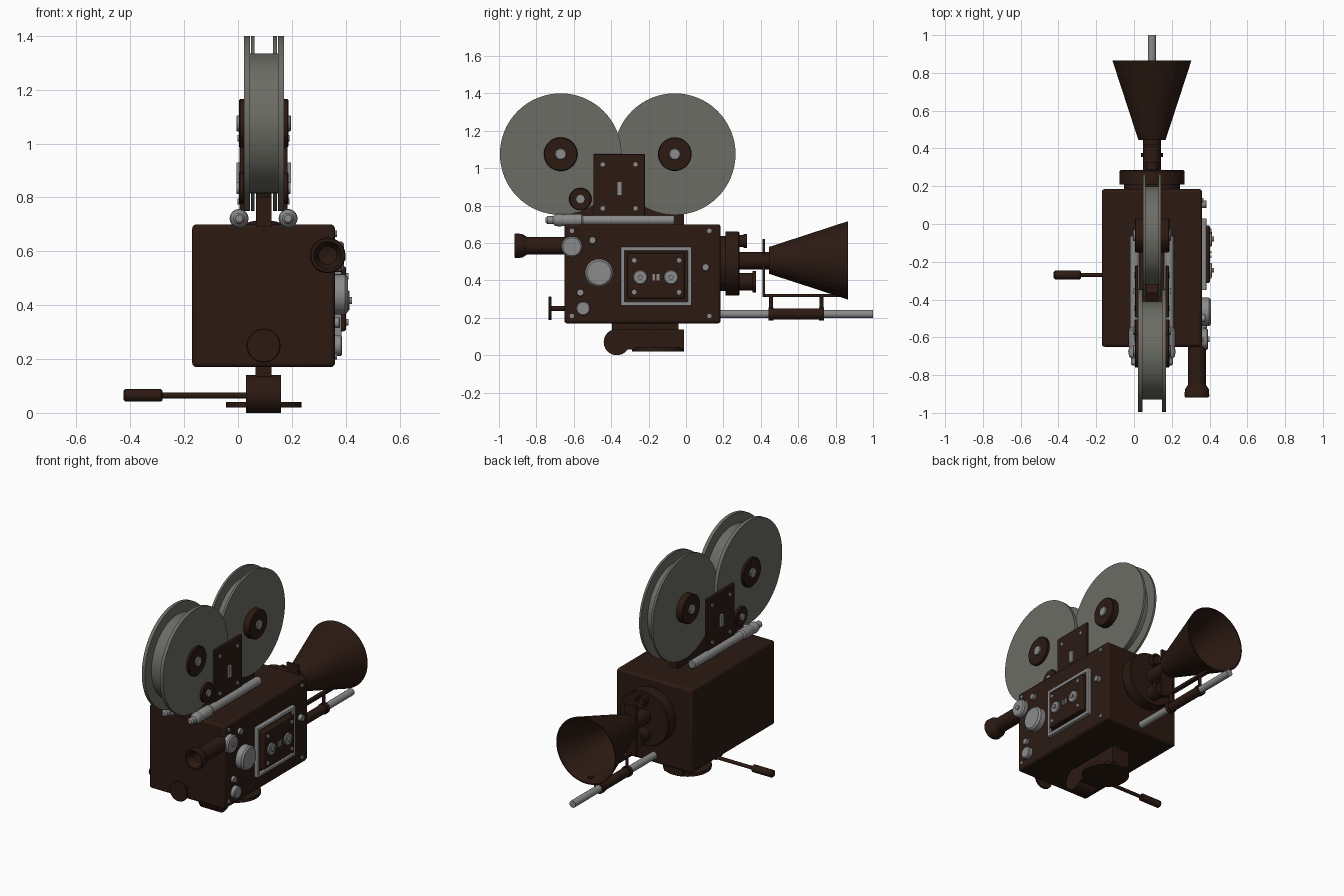
import bpy, bmesh
from math import cos, sin, tau

if "Cube" in bpy.data.objects:
    bpy.data.objects.remove(bpy.data.objects["Cube"])

CX = 0.095  # centre plane of reels, lens and mount


def material(name, rgb):
    m = bpy.data.materials.new(name)
    m.diffuse_color = (*rgb, 1)
    m.use_nodes = True
    m.node_tree.nodes["Principled BSDF"].inputs["Base Color"].default_value = m.diffuse_color
    return m


BROWN = material("dark_brown", (0.025, 0.010, 0.006))
METAL = material("metal", (0.26, 0.26, 0.26))
REEL = material("reel_grey", (0.15, 0.15, 0.13))


def finish(name, bm, mat, mirror=False, bevel=0):
    bmesh.ops.recalc_face_normals(bm, faces=bm.faces)
    if mirror:
        bmesh.ops.translate(bm, verts=bm.verts, vec=(-CX, 0, 0))
    me = bpy.data.meshes.new(name)
    bm.to_mesh(me)
    bm.free()
    me.materials.append(mat)
    ob = bpy.data.objects.new(name, me)
    bpy.context.collection.objects.link(ob)
    if mirror:
        ob.location.x = CX
        ob.modifiers.new("mirror", "MIRROR")
    if bevel:
        b = ob.modifiers.new("bevel", "BEVEL")
        b.width, b.segments = bevel, 3
    return ob


def box(name, x, y, z, mat, **kw):
    bm = bmesh.new()
    bmesh.ops.create_cube(bm, size=1)
    for v in bm.verts:
        v.co = [lo + (c + 0.5) * (hi - lo) for c, (lo, hi) in zip(v.co, (x, y, z))]
    return finish(name, bm, mat, **kw)


def lathe(name, axis, centre, profile, mat, n=40, hollow=False, **kw):
    """Spin (position, radius) pairs about an axis; centre = other two coordinates."""
    bm = bmesh.new()
    rings = []
    for t, r in profile:
        ring = []
        for i in range(n):
            a, b = centre[0] + r * cos(tau * i / n), centre[1] + r * sin(tau * i / n)
            ring.append(bm.verts.new({"X": (t, a, b), "Y": (a, t, b), "Z": (a, b, t)}[axis]))
        rings.append(ring)
    pairs = list(zip(rings, rings[1:]))
    if hollow:
        pairs.append((rings[-1], rings[0]))
    else:
        bm.faces.new(rings[0])
        bm.faces.new(rings[-1])
    for p, q in pairs:
        for i in range(n):
            j = (i + 1) % n
            bm.faces.new((p[i], p[j], q[j], q[i]))
    return finish(name, bm, mat, **kw)


def rod(name, axis, centre, span, r, mat, c=0, **kw):
    """Plain cylinder, with an optional chamfer on both ends."""
    a, b = span
    prof = [(a, r - c), (a + c, r), (b - c, r), (b, r - c)] if c else [(a, r), (b, r)]
    return lathe(name, axis, centre, prof, mat, **kw)


# Main body
box("camera_body", (-0.17, 0.36), (-0.65, 0.185), (0.17, 0.70), BROWN, bevel=0.015)
for y in (-0.61, 0.125):
    for z in (0.21, 0.665):
        rod("body_screw", "X", (y, z), (0.35, 0.367), 0.012, METAL, n=16)

# Film reels: the rear one is narrower so the flanges interleave
for label, y, a, b in (("front", -0.67, 0.022, 0.044), ("rear", -0.06, 0.048, 0.062)):
    m = 2 * CX + 0.002
    lathe(label + "_reel", "X", (y, 1.075),
          [(a, 0.325), (b, 0.325), (b, 0.26), (m - b, 0.26), (m - b, 0.325), (m - a, 0.325)],
          REEL, n=64)
    rod(label + "_reel_hub", "X", (y, 1.075), (0.004, 0.187), 0.09, BROWN, c=0.004)
    rod(label + "_reel_axle", "X", (y, 1.075), (-0.006, 0.196), 0.03, METAL, c=0.003)

# Reel support plates, screws, window and guide roller on both sides
box("reel_plate", (0.168, 0.184), (-0.495, -0.22), (0.70, 1.075), BROWN, mirror=True, bevel=0.004)
for y in (-0.445, -0.27):
    for z in (0.785, 1.02):
        rod("plate_screw", "X", (y, z), (0.18, 0.191), 0.012, METAL, n=16, mirror=True)
box("plate_window", (0.18, 0.196), (-0.37, -0.342), (0.855, 0.93), METAL, mirror=True)
rod("guide_roller", "X", (-0.565, 0.835), (0.165, 0.187), 0.06, BROWN, c=0.004, mirror=True)
rod("guide_roller_pin", "X", (-0.565, 0.835), (0.18, 0.195), 0.022, METAL, n=20, mirror=True)

# Cradle below the reels
bm = bmesh.new()
side = [bm.verts.new((0.066, y, z)) for y, z in
        ((-0.67, 0.69), (-0.67, 0.80), (-0.52, 0.83), (-0.365, 0.92), (-0.2, 0.83),
         (-0.06, 0.80), (-0.01, 0.78), (-0.01, 0.69))]
ext = bmesh.ops.extrude_face_region(bm, geom=[bm.faces.new(side)])["geom"]
bmesh.ops.translate(bm, verts=[v for v in ext if isinstance(v, bmesh.types.BMVert)], vec=(0.058, 0, 0))
finish("reel_cradle", bm, BROWN)

# Stepped metal tubes along the top
lathe("top_tube", "Y", (0.186, 0.722),
      [(-0.75, 0.013), (-0.74, 0.021), (-0.71, 0.021), (-0.70, 0.03), (-0.675, 0.035), (-0.655, 0.03),
       (-0.645, 0.033), (-0.56, 0.033), (-0.55, 0.026), (-0.065, 0.026), (-0.06, 0.02)],
      METAL, n=28, mirror=True)

# Film gate panel on the right side
box("gate_backing", (0.35, 0.368), (-0.34, 0.02), (0.275, 0.57), BROWN)
for y in ((-0.35, -0.328), (0.008, 0.03)):
    box("gate_frame_upright", (0.355, 0.384), y, (0.265, 0.58), METAL, bevel=0.004)
for z in ((0.265, 0.287), (0.558, 0.58)):
    box("gate_frame_rail", (0.355, 0.384), (-0.335, 0.015), z, METAL, bevel=0.004)
box("gate_panel", (0.36, 0.402), (-0.313, -0.007), (0.303, 0.545), BROWN, bevel=0.01)
for y in (-0.277, -0.037):
    for z in (0.337, 0.507):
        rod("gate_screw", "X", (y, z), (0.39, 0.41), 0.012, METAL, n=16)
for y in (-0.245, -0.08):
    rod("sprocket", "X", (y, 0.417), (0.395, 0.414), 0.038, METAL, c=0.004)
    rod("sprocket_pin", "X", (y, 0.417), (0.40, 0.423), 0.013, METAL, n=16)
for y in (-0.173, -0.15):
    box("gate_slot", (0.39, 0.41), (y - 0.007, y + 0.007), (0.40, 0.435), METAL)

# Knobs and buttons on the right side
for name, y, z, r, x in (("large_knob", -0.465, 0.44, 0.075, 0.408), ("focus_knob", -0.61, 0.58, 0.056, 0.393),
                         ("lower_knob", -0.55, 0.25, 0.038, 0.387), ("upper_button", -0.50, 0.615, 0.02, 0.378),
                         ("lower_button", -0.565, 0.335, 0.02, 0.378), ("rear_button", 0.105, 0.47, 0.02, 0.385)):
    rod(name, "X", (y, z), (0.35, x), r, METAL, c=r * 0.14, n=32)
rod("focus_knob_pin", "X", (-0.61, 0.58), (0.38, 0.40), 0.014, METAL, n=16)

# Eyepiece with a hollow flared cup
lathe("eyepiece", "Y", (0.333, 0.585),
      [(-0.60, 0.047), (-0.85, 0.047), (-0.875, 0.063), (-0.91, 0.066), (-0.918, 0.062),
       (-0.918, 0.052), (-0.87, 0.034), (-0.86, 0.012)], BROWN)

# Winder disc on the front
rod("winder_shaft", "Y", (CX, 0.25), (-0.73, -0.64), 0.014, BROWN, n=20)
rod("winder_disc", "Y", (CX, 0.25), (-0.735, -0.72), 0.063, BROWN, c=0.003)

# Lens turret and three lenses
lathe("lens_turret", "Y", (CX, 0.49), [(0.17, 0.148), (0.21, 0.148), (0.21, 0.172), (0.28, 0.172), (0.285, 0.167)],
      BROWN, n=56)
lathe("main_lens", "Y", (CX, 0.506), [(0.28, 0.047), (0.46, 0.047)], BROWN)
lathe("upper_lens", "Y", (CX, 0.61), [(0.28, 0.032), (0.308, 0.032), (0.308, 0.038), (0.327, 0.038),
                                      (0.327, 0.028), (0.315, 0.022)], BROWN)
lathe("lower_lens", "Y", (CX, 0.392), [(0.28, 0.047), (0.355, 0.047), (0.355, 0.058), (0.375, 0.058),
                                       (0.375, 0.045), (0.36, 0.036)], BROWN)

# Lens hood: open hollow cone with a back wall
lathe("lens_hood", "Y", (CX, 0.507), [(0.445, 0.02), (0.445, 0.072), (0.865, 0.209), (0.865, 0.202),
                                      (0.452, 0.066), (0.452, 0.02)], BROWN, n=56, hollow=True)

# Hood bracket and support rail
box("bracket_plate", (0.055, 0.135), (0.408, 0.422), (0.31, 0.622), BROWN)
box("bracket_bar", (0.083, 0.107), (0.41, 0.83), (0.31, 0.328), BROWN)
for y in (0.455, 0.725):
    rod("bracket_post", "Z", (CX, y), (0.20, 0.32), 0.01, BROWN, n=16)
    rod("rail_collar", "Y", (CX, 0.22), (y - 0.013, y + 0.013), 0.034, BROWN, n=28)
rod("support_rail", "Y", (CX, 0.22), (0.17, 1.0), 0.022, METAL, n=28)
rod("rail_sleeve", "Y", (CX, 0.22), (0.45, 0.735), 0.029, BROWN, n=28)

# Tripod head and pan handle underneath
box("mount_neck", (0.065, 0.125), (-0.395, -0.04), (0.13, 0.18), BROWN)
box("mount_block", (0.03, 0.16), (-0.34, -0.01), (0.03, 0.137), BROWN)
rod("tilt_drum", "X", (-0.37, 0.07), (0.03, 0.16), 0.07, BROWN)
rod("mount_disc", "Z", (CX, -0.15), (0.02, 0.04), 0.14, BROWN)
rod("pan_handle", "X", (-0.27, 0.065), (-0.30, 0.05), 0.011, BROWN, n=20)
rod("pan_grip", "X", (-0.27, 0.065), (-0.425, -0.28), 0.023, BROWN, c=0.006, n=24)

# Smooth round walls, keep edges sharp
bpy.ops.object.select_all(action="SELECT")
bpy.context.view_layer.objects.active = bpy.data.objects["camera_body"]
bpy.ops.object.shade_smooth_by_angle(angle=0.5)
